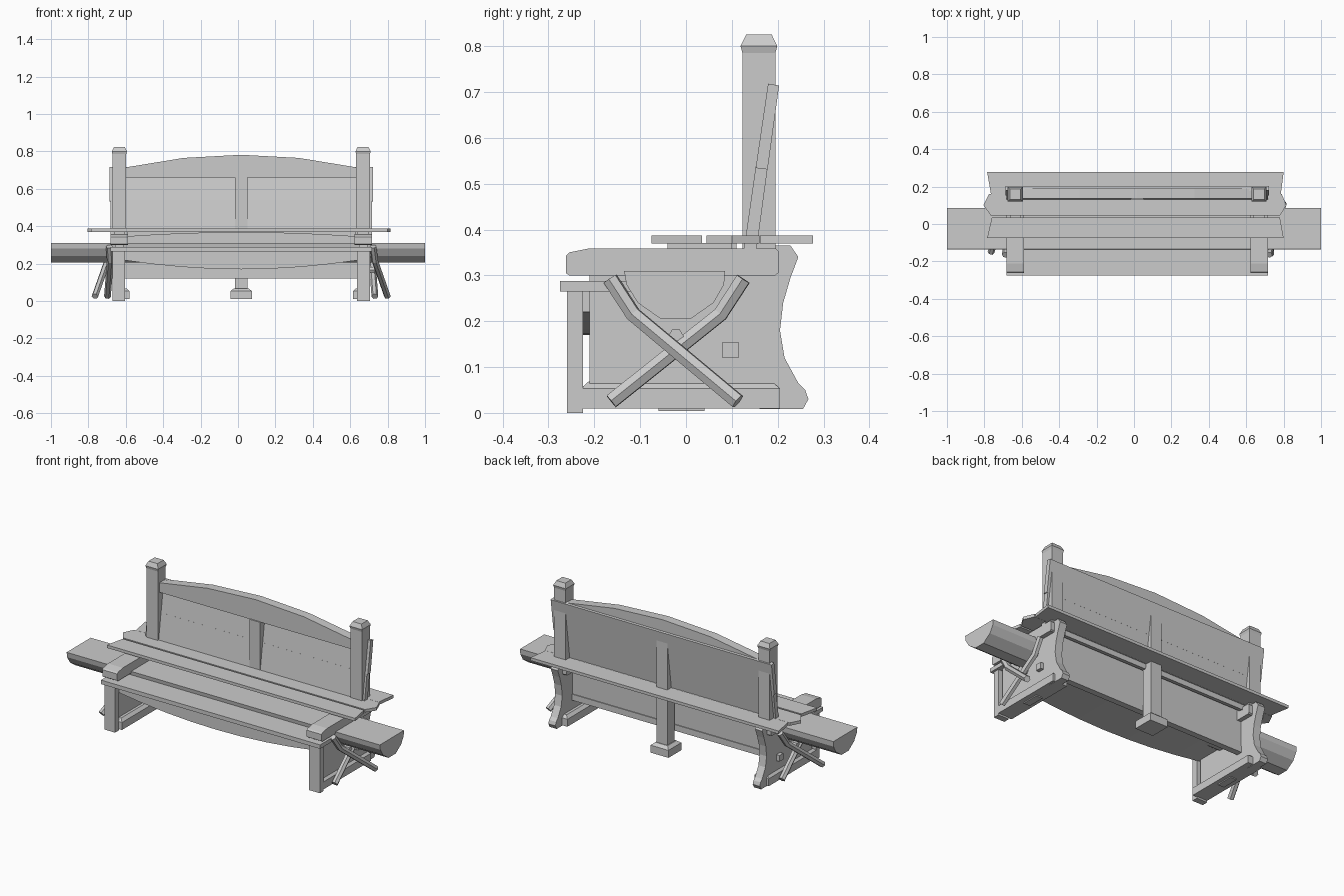
import bpy
import bmesh
from mathutils import Vector

cube = bpy.data.objects.get("Cube")
if cube:
    bpy.data.objects.remove(cube, do_unlink=True)

wood = bpy.data.materials.new("grey_wood")
wood.use_nodes = True
wood.diffuse_color = (0.6, 0.6, 0.6, 1)
wood.node_tree.nodes["Principled BSDF"].inputs["Base Color"].default_value = (0.6, 0.6, 0.6, 1)

MID = 0.017  # centre line of the bench frame


def finish(name, bm):
    bmesh.ops.recalc_face_normals(bm, faces=bm.faces)
    mesh = bpy.data.meshes.new(name)
    bm.to_mesh(mesh)
    bm.free()
    mesh.materials.append(wood)
    obj = bpy.data.objects.new(name, mesh)
    bpy.context.collection.objects.link(obj)
    return obj


def prism(name, points, axis, lo, hi):
    """Extrude a flat outline along an axis; points hold the other two coordinates in order."""
    def place(p, d):
        return {"x": (d, p[0], p[1]), "y": (p[0], d, p[1]), "z": (p[0], p[1], d)}[axis]
    bm = bmesh.new()
    face = bm.faces.new([bm.verts.new(place(p, lo)) for p in points])
    new = bmesh.ops.extrude_face_region(bm, geom=[face])["geom"]
    shift = Vector(place((0, 0), hi - lo))
    bmesh.ops.translate(bm, vec=shift, verts=[v for v in new if isinstance(v, bmesh.types.BMVert)])
    return finish(name, bm)


def box(name, x, y, z, top=0):
    """Box from ranges; top insets (or flares, if negative) the upper face."""
    obj = prism(name, [(x[0], y[0]), (x[1], y[0]), (x[1], y[1]), (x[0], y[1])], "z", *z)
    cx, cy = sum(x) / 2, sum(y) / 2
    for v in obj.data.vertices:
        if v.co.z > sum(z) / 2:
            v.co.x -= top if v.co.x > cx else -top
            v.co.y -= top if v.co.y > cy else -top


def span(side, inner, outer):
    return sorted((MID + side * inner, MID + side * outer))


def arc(half, mid, change, steps):
    """Shallow arc from left to right: height mid at the centre, mid + change at the ends."""
    return [(MID + half * t / steps, mid + change * (t / steps) ** 2) for t in range(-steps, steps + 1)]


def bar(name, path, radius):
    """Six-sided rod along a path."""
    curve = bpy.data.curves.new(name, "CURVE")
    curve.dimensions = "3D"
    curve.bevel_depth = radius
    curve.bevel_resolution = 1
    curve.use_fill_caps = True
    line = curve.splines.new("POLY")
    line.points.add(len(path) - 1)
    for point, co in zip(line.points, path):
        point.co = (*co, 1)
    temp = bpy.data.objects.new(name + "_path", curve)
    bpy.context.collection.objects.link(temp)
    bpy.context.view_layer.update()
    mesh = bpy.data.meshes.new_from_object(temp.evaluated_get(bpy.context.evaluated_depsgraph_get()))
    bpy.data.objects.remove(temp, do_unlink=True)
    mesh.materials.clear()
    mesh.materials.append(wood)
    for poly in mesh.polygons:
        poly.use_smooth = False
    bpy.context.collection.objects.link(bpy.data.objects.new(name, mesh))


# Half log running through both ends
prism("half_log", [(-.135, .31), (.085, .31), (.083, .28), (.06, .24), (.01, .205),
                   (-.055, .205), (-.105, .24), (-.13, .28)], "x", -1, 1)

# Seat planks with rough-cut ends
prism("front_plank", [(-.785, -.075), (.8, -.075), (.78, .035), (-.76, .035)], "z", .37, .387)
prism("middle_plank", [(-.765, .045), (.78, .045), (.815, .1), (.79, .16), (-.775, .16), (-.805, .1)],
      "z", .37, .387)
prism("rear_plank", [(-.765, .161), (.785, .161), (.8, .277), (-.785, .277)], "z", .37, .387)

# Arched rail under the planks
prism("under_rail", arc(.61, .366, -.022, 4) + [(MID + .61, .372), (MID - .61, .372)], "y", -.03, -.01)

# Front board, bowed seat body below it and closed back of the seat
box("front_board", span(1, -.7, .7), (-.275, -.12), (.265, .288))
prism("seat_body", arc(.635, .17, .05, 4) + [(MID + .635, .266), (MID - .635, .266)], "y", -.225, .1)
box("rear_apron", span(1, -.635, .635), (.085, .11), (.15, .372))

# Through stretcher
box("stretcher", span(1, -.695, .695), (.08, .115), (.12, .155))

# Leaning back boards and thick arched crest
prism("lower_back_board", [(.125, .348), (.152, .343), (.178, .534), (.152, .537)], "x", MID - .7, MID + .7)
prism("upper_back_board", [(.152, .534), (.178, .531), (.203, .714), (.179, .718)], "x", MID - .705, MID + .705)
prism("back_crest", [(MID + .615, .66), (MID - .615, .66)] + arc(.615, .782, -.067, 2), "y", .137, .19)

# Centre post and its foot
box("centre_post", span(1, -.034, .034), (.13, .195), (.05, .662))
box("centre_foot", span(1, -.057, .057), (.1, .217), (.01, .053))
box("centre_foot_cap", span(1, -.057, .057), (.1, .217), (.053, .068), .018)

for side, label in ((1, "left"), (-1, "right")):
    # Corner post with flared collar and cap
    box(label + "_post", span(side, .615, .688), (.123, .195), (.3, .785))
    box(label + "_post_collar", span(side, .615, .688), (.123, .195), (.785, .8), -.004)
    box(label + "_post_cap", span(side, .611, .692), (.119, .199), (.8, .825), .012)

    # Bearer beam with eased front and edges
    prism(label + "_bearer", [(-.262, .305), (-.255, .3), (.195, .3), (.202, .306), (.202, .352), (.195, .359),
                              (-.21, .359), (-.255, .35), (-.262, .343)], "x", *span(side, .605, .7))
    box(label + "_bearer_spacer", span(side, .62, .68), (-.04, .1), (.355, .371))

    # End panel with scalloped rear edge, sill and front leg
    prism(label + "_end_panel", [(-.21, .03), (.16, .03), (.16, .008), (.255, .008), (.267, .03), (.26, .05),
                                 (.245, .065), (.215, .12), (.205, .18), (.212, .24), (.228, .295),
                                 (.245, .34), (.228, .365), (.19, .365), (.19, .302), (-.21, .302)],
          "x", *span(side, .63, .675))
    box(label + "_sill", span(side, .597, .688), (-.23, .205), (.01, .053))
    box(label + "_sill_bevel", span(side, .597, .688), (-.23, .205), (.053, .068), .017)
    box(label + "_sill_peg", span(side, .62, .66), (-.06, .04), (.004, .012))
    box(label + "_front_leg", span(side, .62, .688), (-.26, -.225), (0, .266))

    # Crossed bent struts, turned half round for the other end
    def strut_point(x, y, z):
        return (MID + side * x, -.02 + side * (y + .02), z)

    bar(label + "_outer_strut", [strut_point(.705, -.165, .292), strut_point(.715, -.115, .215),
                                 strut_point(.782, .113, .025)], .018)
    bar(label + "_inner_strut", [strut_point(.705, .125, .292), strut_point(.7, .075, .215),
                                 strut_point(.715, -.163, .025)], .018)
    bar(label + "_strut_pin", [(MID + side * .66, -.022, .167), (MID + side * .715, -.022, .167)], .017)
